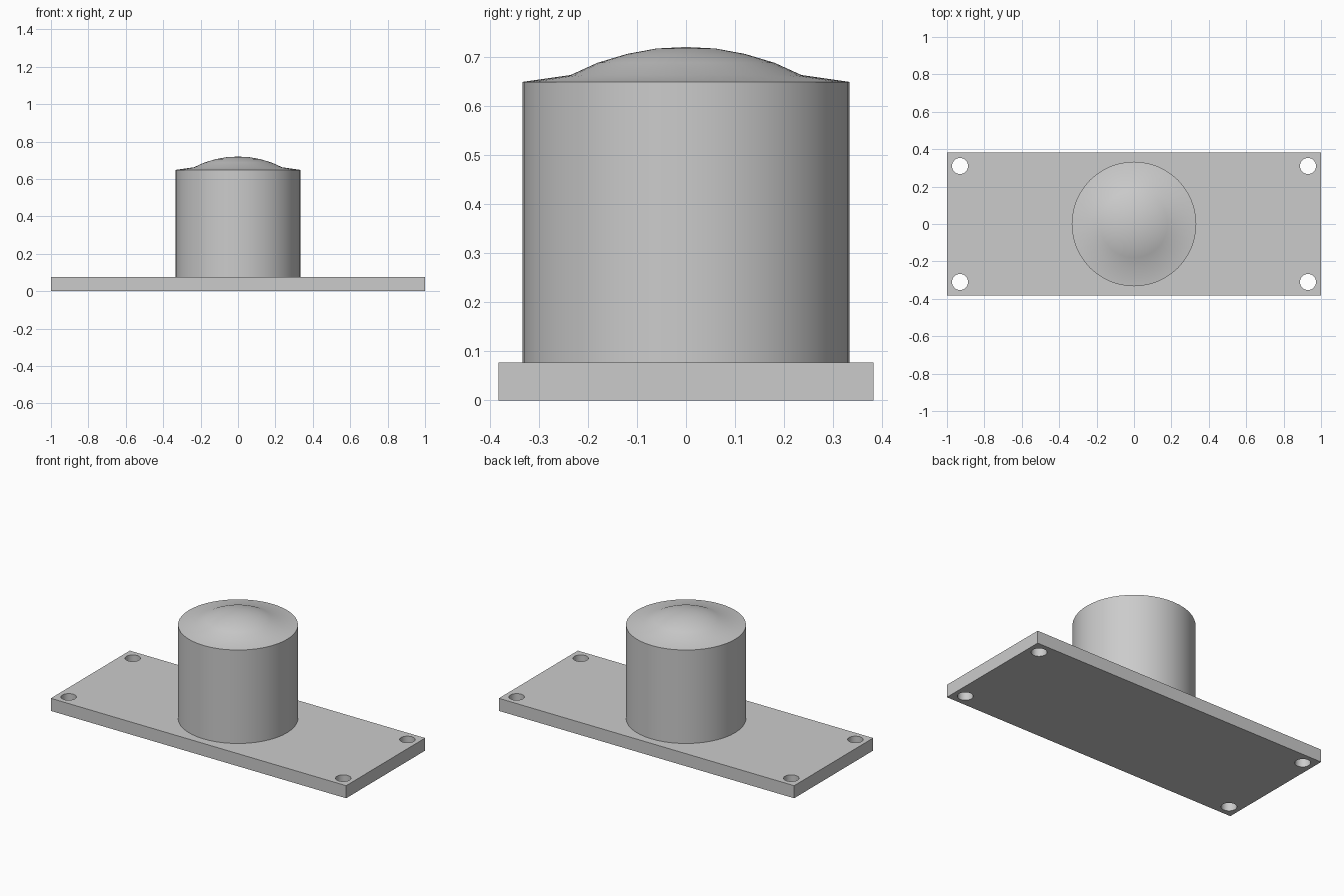
import bpy, bmesh, math

if "Cube" in bpy.data.objects:
    bpy.data.objects.remove(bpy.data.objects["Cube"])

PLATE_TOP = 0.077
SIDES = 48

grey = bpy.data.materials.new("plain grey")
grey.use_nodes = True
colour = (0.6, 0.6, 0.6, 1)
grey.diffuse_color = colour
grey.node_tree.nodes["Principled BSDF"].inputs["Base Color"].default_value = colour


def finish(obj, name):
    """Name, colour and shade one part."""
    obj.name = name
    obj.data.materials.clear()
    obj.data.materials.append(grey)
    bpy.ops.object.select_all(action="DESELECT")
    obj.select_set(True)
    bpy.context.view_layer.objects.active = obj
    bpy.ops.object.shade_smooth_by_angle(angle=math.radians(30))


def lathe(profile):
    """Spin a radius/height profile around the z axis."""
    bm = bmesh.new()
    verts = [bm.verts.new((r, 0, z)) for r, z in profile]
    edges = [bm.edges.new(pair) for pair in zip(verts, verts[1:])]
    bmesh.ops.spin(bm, geom=verts + edges, cent=(0, 0, 0), axis=(0, 0, 1),
                   angle=math.tau, steps=SIDES, use_duplicate=False)
    bmesh.ops.remove_doubles(bm, verts=bm.verts, dist=0.0001)
    bmesh.ops.recalc_face_normals(bm, faces=bm.faces)
    mesh = bpy.data.meshes.new("lathe")
    bm.to_mesh(mesh)
    bm.free()
    obj = bpy.data.objects.new("lathe", mesh)
    bpy.context.collection.objects.link(obj)
    return obj


# Base plate
bpy.ops.mesh.primitive_cube_add(size=1, location=(0, 0, PLATE_TOP / 2))
plate = bpy.context.object
plate.scale = (2, 0.764, PLATE_TOP)
bpy.ops.object.transform_apply(location=True, scale=True)

# Corner bolt holes, cut through the plate
for x in (-0.93, 0.93):
    for y in (-0.31, 0.31):
        bpy.ops.mesh.primitive_cylinder_add(vertices=32, radius=0.043, depth=0.3,
                                            location=(x, y, PLATE_TOP / 2))
        cutter = bpy.context.object
        cutter.hide_render = True
        bpy.context.view_layer.objects.active = plate
        cut = plate.modifiers.new("bolt hole", "BOOLEAN")
        cut.object = cutter
        cut.solver = "EXACT"
        bpy.ops.object.modifier_apply(modifier=cut.name)
        bpy.data.objects.remove(cutter)
finish(plate, "base_plate")

# Round post with a shallow domed cap
post = lathe([(0, PLATE_TOP), (0.333, PLATE_TOP), (0.333, 0.649), (0.235, 0.663),
              (0.18, 0.688), (0.12, 0.706), (0.06, 0.717), (0, 0.72)])
finish(post, "domed_post")
